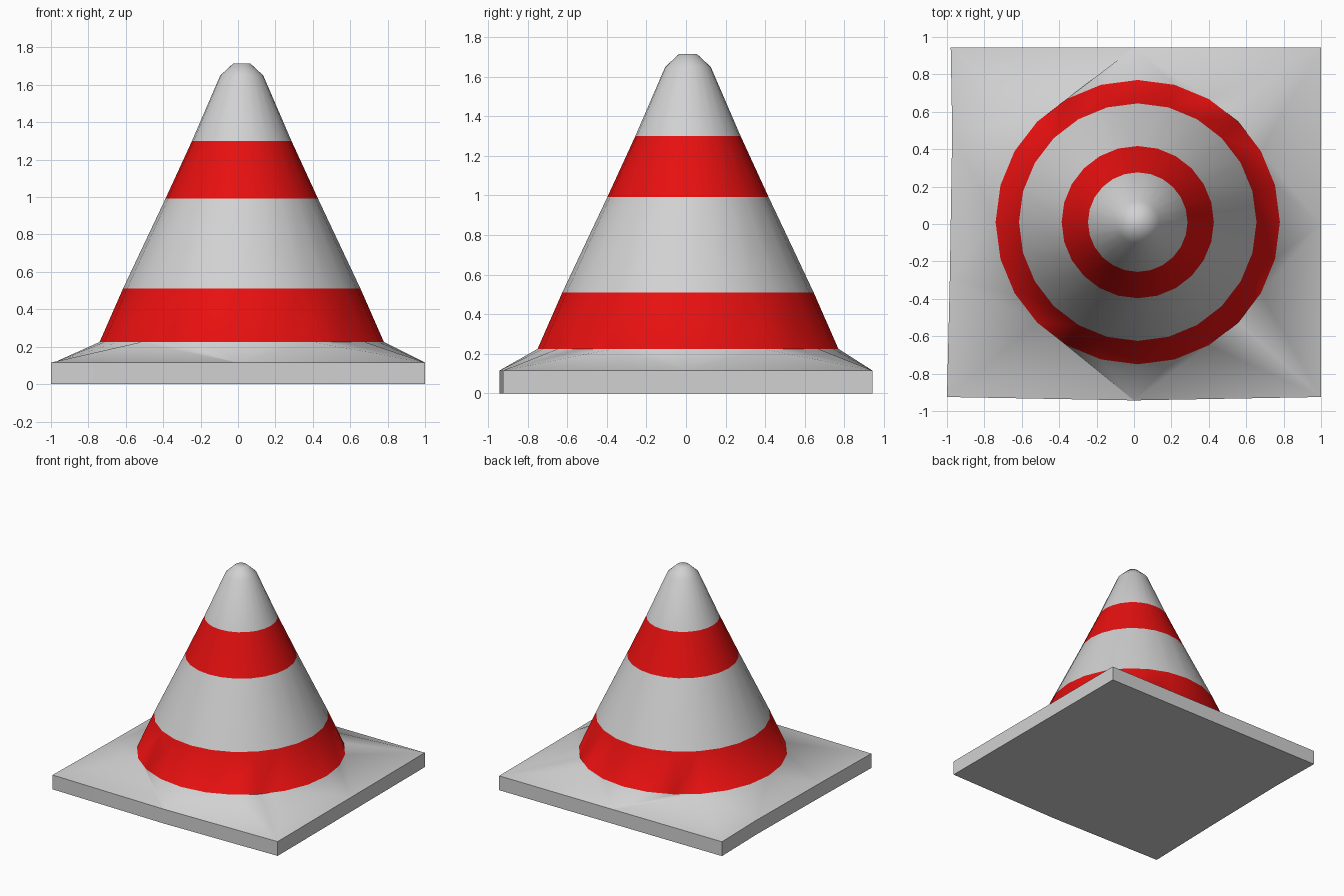
import bpy, bmesh
from math import sin, cos, pi, radians

cube = bpy.data.objects.get("Cube")
if cube:
    bpy.data.objects.remove(cube)


def material(name, color):
    m = bpy.data.materials.new(name)
    m.use_nodes = True
    m.diffuse_color = color
    m.node_tree.nodes["Principled BSDF"].inputs["Base Color"].default_value = color
    return m


SIDES = 24
CX, CY = 0.02, 0.01
RED_BANDS = ((0.2, 0.5), (0.9, 1.3))
# cone profile: radius, height
PROFILE = [(0.76, 0.225), (0.635, 0.51), (0.407, 0.993),
           (0.266, 1.30), (0.115, 1.65), (0.045, 1.715)]
# slightly worn plate outline, counter-clockwise from the right
OUTLINE = [(1, 0), (1, 0.943), (0, 0.943), (-0.98, 0.943),
           (-0.972, 0.5), (-0.985, -0.3), (-1, -0.925), (0, -0.943), (1, -0.925)]
PLATE_Z = 0.115

bm = bmesh.new()

# cone rings
rings = []
for r, z in PROFILE:
    rings.append([bm.verts.new((CX + r * cos(2 * pi * i / SIDES),
                                CY + r * sin(2 * pi * i / SIDES), z))
                  for i in range(SIDES)])
for (low, high), (_, z) in zip(zip(rings, rings[1:]), PROFILE):
    for i in range(SIDES):
        j = (i + 1) % SIDES
        f = bm.faces.new((low[i], low[j], high[j], high[i]))
        f.material_index = int(any(a < z < b for a, b in RED_BANDS))
bm.faces.new(rings[-1])

# plate walls and underside
bottom = [bm.verts.new((x, y, 0)) for x, y in OUTLINE]
rim = [bm.verts.new((x, y, PLATE_Z)) for x, y in OUTLINE]
n = len(OUTLINE)
for i in range(n):
    j = (i + 1) % n
    bm.faces.new((bottom[i], bottom[j], rim[j], rim[i]))
bm.faces.new(bottom[::-1])

# sloped skirt: walk both loops, adding the triangle with the shorter new edge
foot = rings[0]
i = k = 0
while i < n or k < SIDES:
    a, b = rim[i % n], foot[k % SIDES]
    a2, b2 = rim[(i + 1) % n], foot[(k + 1) % SIDES]
    if k == SIDES or (i < n and (a2.co - b.co).length < (a.co - b2.co).length):
        bm.faces.new((a, a2, b))
        i += 1
    else:
        bm.faces.new((a, b2, b))
        k += 1

bm.normal_update()
mesh = bpy.data.meshes.new("traffic_cone")
bm.to_mesh(mesh)
bm.free()
mesh.materials.append(material("light grey", (0.64, 0.64, 0.64, 1)))
mesh.materials.append(material("red", (0.8, 0.005, 0.005, 1)))
cone = bpy.data.objects.new("traffic_cone", mesh)
bpy.context.collection.objects.link(cone)

bpy.ops.object.select_all(action='DESELECT')
cone.select_set(True)
bpy.context.view_layer.objects.active = cone
bpy.ops.object.shade_smooth_by_angle(angle=radians(50))
